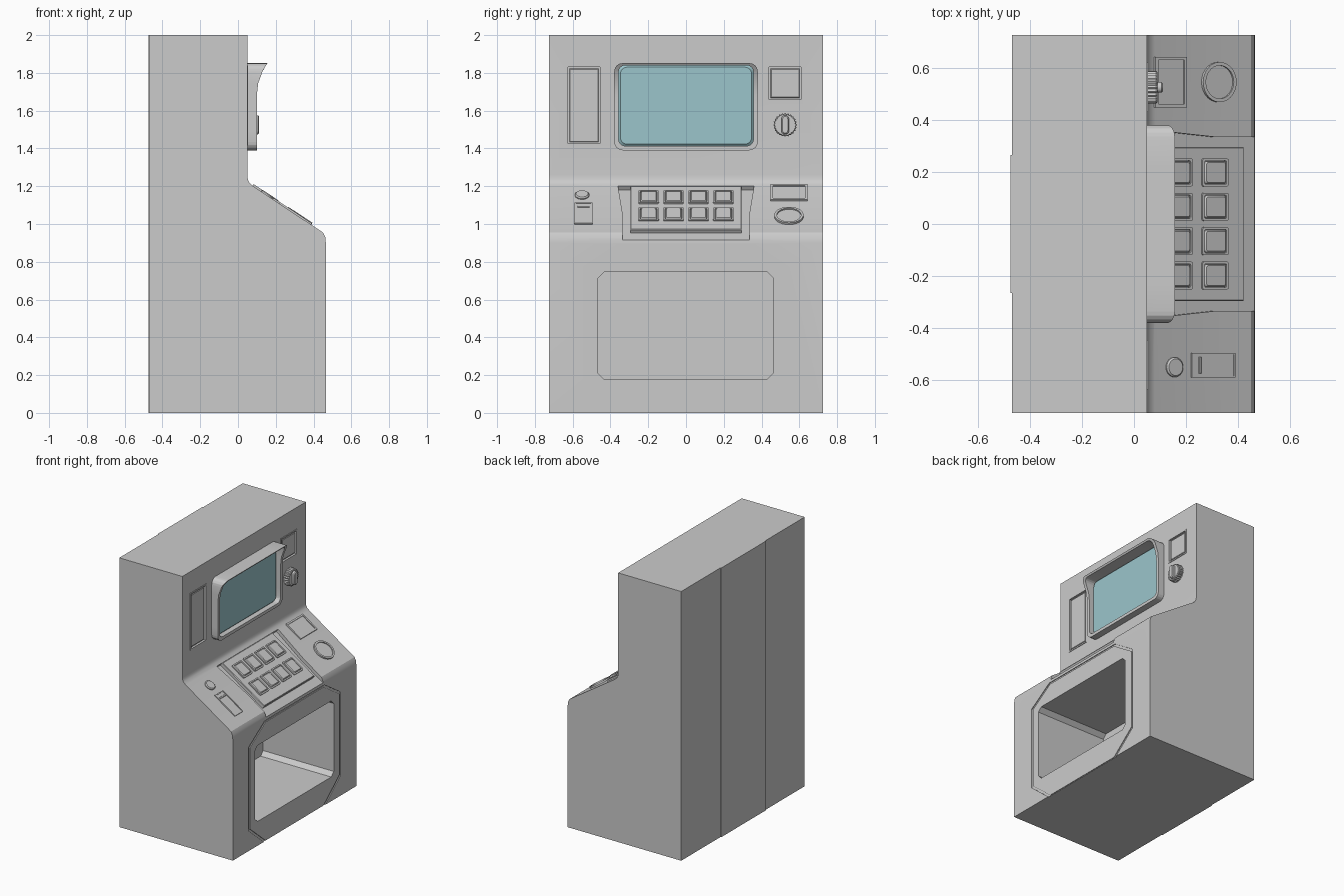
import bpy, bmesh, math
from mathutils import Matrix, Vector

if "Cube" in bpy.data.objects:
    bpy.data.objects.remove(bpy.data.objects["Cube"])


def frame(origin, u, v):
    """Local frame: u and v lie in the drawing plane, extrusion runs along u x v."""
    u, v = Vector(u).normalized(), Vector(v).normalized()
    m = Matrix((u, v, u.cross(v))).transposed().to_4x4()
    m.translation = origin
    return m


SIDE = frame((0, 0, 0), (1, 0, 0), (0, 0, 1))
WALL = frame((0.05, 0, 0), (0, 1, 0), (0, 0, 1))
DOOR = frame((0.465, 0, 0), (0, 1, 0), (0, 0, 1))
BACK = frame((-0.468, 0, 0), (0, -1, 0), (0, 0, 1))
SLOPE = frame((0.265, 0, 1.0775), (0, 1, 0), (-0.37, 0, 0.245))


def rect(u0, u1, v0, v1, r=0.0, seg=4):
    """Rectangle outline with optional rounded (seg>1) or cut (seg=1) corners."""
    if r == 0:
        return [(u0, v0), (u1, v0), (u1, v1), (u0, v1)]
    pts = []
    for k, (cu, cv) in enumerate([(u1 - r, v1 - r), (u0 + r, v1 - r),
                                  (u0 + r, v0 + r), (u1 - r, v0 + r)]):
        for i in range(seg + 1):
            a = math.pi / 2 * (k + i / seg)
            pts.append((cu + r * math.cos(a), cv + r * math.sin(a)))
    return pts


def circle(cu, cv, r, n=28, tooth=0.0):
    return [(cu + (r - tooth * (i % 2)) * math.cos(2 * math.pi * i / n),
             cv + (r - tooth * (i % 2)) * math.sin(2 * math.pi * i / n)) for i in range(n)]


def divide(pts, n):
    """Split each outline edge into n pieces."""
    return [tuple(Vector(a).lerp(Vector(b), i / n))
            for a, b in zip(pts, pts[1:] + pts[:1]) for i in range(n)]


def finish(name, bm, m, colour=None):
    bmesh.ops.recalc_face_normals(bm, faces=bm.faces)
    bm.transform(m)
    me = bpy.data.meshes.new(name)
    bm.to_mesh(me)
    bm.free()
    ob = bpy.data.objects.new(name, me)
    bpy.context.collection.objects.link(ob)
    if colour:
        mat = bpy.data.materials.new(name + "_colour")
        mat.diffuse_color = colour
        mat.use_nodes = True
        mat.node_tree.nodes["Principled BSDF"].inputs["Base Color"].default_value = mat.diffuse_color
        me.materials.append(mat)
    return ob


def solid(name, m, pts, d0, d1, inset=0.0, colour=None):
    """Extruded outline; inset narrows the outer end to give a bevelled edge."""
    bm = bmesh.new()
    c = sum((Vector(p) for p in pts), Vector((0, 0))) / len(pts)
    half = max(abs(p[0] - c.x) for p in pts), max(abs(p[1] - c.y) for p in pts)
    def level(d, s):
        return [bm.verts.new((c.x + (p[0] - c.x) * (1 - s / half[0]),
                              c.y + (p[1] - c.y) * (1 - s / half[1]), d)) for p in pts]
    loops = [level(d0, 0), level(d1 - inset, 0)] + ([level(d1, inset)] if inset else [])
    for a, b in zip(loops, loops[1:]):
        for i in range(len(pts)):
            j = (i + 1) % len(pts)
            bm.faces.new((a[i], a[j], b[j], b[i]))
    bm.faces.new(loops[0])
    bm.faces.new(loops[-1])
    return finish(name, bm, m, colour)


def ring(name, m, outer, inner, d0, depth):
    """Hollow frame; depth is a function of v giving the outer end."""
    bm = bmesh.new()
    n = len(outer)
    loops = [[bm.verts.new((p[0], p[1], f(p[1]))) for p in o]
             for o, f in ((outer, lambda v: d0), (outer, depth), (inner, depth), (inner, lambda v: d0))]
    for a, b in zip(loops, loops[1:] + loops[:1]):
        for i in range(n):
            j = (i + 1) % n
            bm.faces.new((a[i], a[j], b[j], b[i]))
    return finish(name, bm, m)


# Cabinet from its side profile
profile = [(-0.468, 0), (0.465, 0), (0.465, 0.90), (0.462, 0.93), (0.45, 0.955), (0.08, 1.2),
           (0.06, 1.218), (0.052, 1.235), (0.05, 1.26), (0.05, 2), (-0.468, 2)]
cabinet = solid("cabinet", SIDE, profile, -0.725, 0.725)

# Cutters: tray opening, keypad bay, door groove, wall recesses
oct_out = [(-0.35, -0.01), (0.35, -0.01), (0.54, 0.15), (0.54, 0.77),
           (0.35, 0.895), (-0.35, 0.895), (-0.54, 0.77), (-0.54, 0.15)]
oct_in = [(u * 0.972, 0.44 + (v - 0.44) * 0.972) for u, v in oct_out]
cutters = [
    solid("cut_tray", DOOR, rect(-0.465, 0.46, 0.18, 0.745, 0.03, 1), -0.58, 0.1),
    solid("cut_bay", SLOPE, [(-0.335, -0.45), (0.335, -0.45), (0.335, -0.05), (0.36, 0.225),
                             (-0.36, 0.225), (-0.335, -0.05)], -0.025, 0.3),
    ring("cut_groove", DOOR, oct_out, oct_in, -0.006, lambda v: 0.02),
    solid("cut_poster", WALL, rect(-0.63, -0.45, 1.42, 1.835), -0.012, 0.05),
    solid("cut_notice", WALL, rect(0.435, 0.615, 1.655, 1.835), -0.012, 0.05),
]
bpy.context.view_layer.objects.active = cabinet
for c in cutters:
    mod = cabinet.modifiers.new(c.name, 'BOOLEAN')
    mod.object, mod.solver = c, 'EXACT'
    bpy.ops.object.modifier_apply(modifier=mod.name)
    bpy.data.objects.remove(c)

# Wall panels with thin frames
for name, (a, b, c, d) in {"poster": (-0.635, -0.445, 1.415, 1.84),
                           "notice": (0.43, 0.62, 1.65, 1.84)}.items():
    ring(name + "_frame", WALL, rect(a, b, c, d), rect(a + .01, b - .01, c + .01, d - .01),
         -0.012, lambda v: 0.004)
    solid(name + "_panel", WALL, rect(a + .018, b - .018, c + .018, d - .018), -0.012, -0.002, 0.004)

# Screen surround flaring into a hood at the top
ring("screen_hood", WALL, divide(rect(-0.38, 0.38, 1.39, 1.852, 0.045), 6),
     divide(rect(-0.357, 0.357, 1.413, 1.84, 0.035), 6), -0.01,
     lambda v: 0.05 + 0.057 * max(0, (v - 1.69) / 0.162) ** 2)
solid("screen", WALL, rect(-0.357, 0.357, 1.413, 1.84, 0.035), -0.01, 0.02, 0.01,
      colour=(0.33, 0.56, 0.6, 1))

# Dial with toothed rim and grip
solid("dial", WALL, circle(0.525, 1.525, 0.063, 48, 0.006), -0.01, 0.04, 0.005)
solid("dial_grip", WALL, rect(0.505, 0.545, 1.475, 1.575, 0.018), 0.03, 0.062, 0.006)

# Keypad in the bay
solid("keypad_plate", SLOPE, rect(-0.295, 0.295, -0.19, 0.225), -0.03, 0.0, 0.004)
for row in range(2):
    for col in range(4):
        u, v = -0.198 + col * 0.132, -0.053 + row * 0.165
        ring("key_surround", SLOPE, rect(u - .054, u + .054, v - .06, v + .06, .008, 2),
             rect(u - .045, u + .045, v - .051, v + .051, .006, 2), -0.005, lambda v: 0.008)
        solid("key", SLOPE, rect(u - .043, u + .043, v - .049, v + .049, .008, 2), -0.005, 0.011, 0.005)

# Left console: button and card slot
solid("round_button", SLOPE, circle(-0.55, 0.133, 0.038), -0.01, 0.012, 0.006)
ring("card_slot_frame", SLOPE, rect(-0.59, -0.495, -0.145, 0.055),
     rect(-0.583, -0.502, -0.138, 0.048), -0.01, lambda v: 0.008)
solid("card_slot_plate", SLOPE, rect(-0.584, -0.501, -0.139, 0.049), -0.01, 0.004)
solid("card_slot", SLOPE, rect(-0.575, -0.51, 0.012, 0.024), -0.01, 0.008, 0.002)

# Right console: reader plate and ring pad
ring("reader_frame", SLOPE, rect(0.448, 0.642, 0.08, 0.225),
     rect(0.46, 0.63, 0.092, 0.213), -0.01, lambda v: 0.011)
solid("reader_plate", SLOPE, rect(0.455, 0.635, 0.087, 0.218), -0.01, 0.005)
ring("pad_ring", SLOPE, circle(0.545, -0.07, 0.077), circle(0.545, -0.07, 0.064),
     -0.01, lambda v: 0.012)
solid("pad_disc", SLOPE, circle(0.545, -0.07, 0.066), -0.01, 0.004)

# Raised service panel on the back
solid("back_panel", BACK, rect(-0.265, 0.265, 0.0, 2.0), -0.01, 0.006)

# Smooth rounded areas, keep edges sharp
for ob in bpy.context.scene.objects:
    ob.select_set(True)
bpy.context.view_layer.objects.active = cabinet
bpy.ops.object.shade_smooth_by_angle(angle=math.radians(30))
